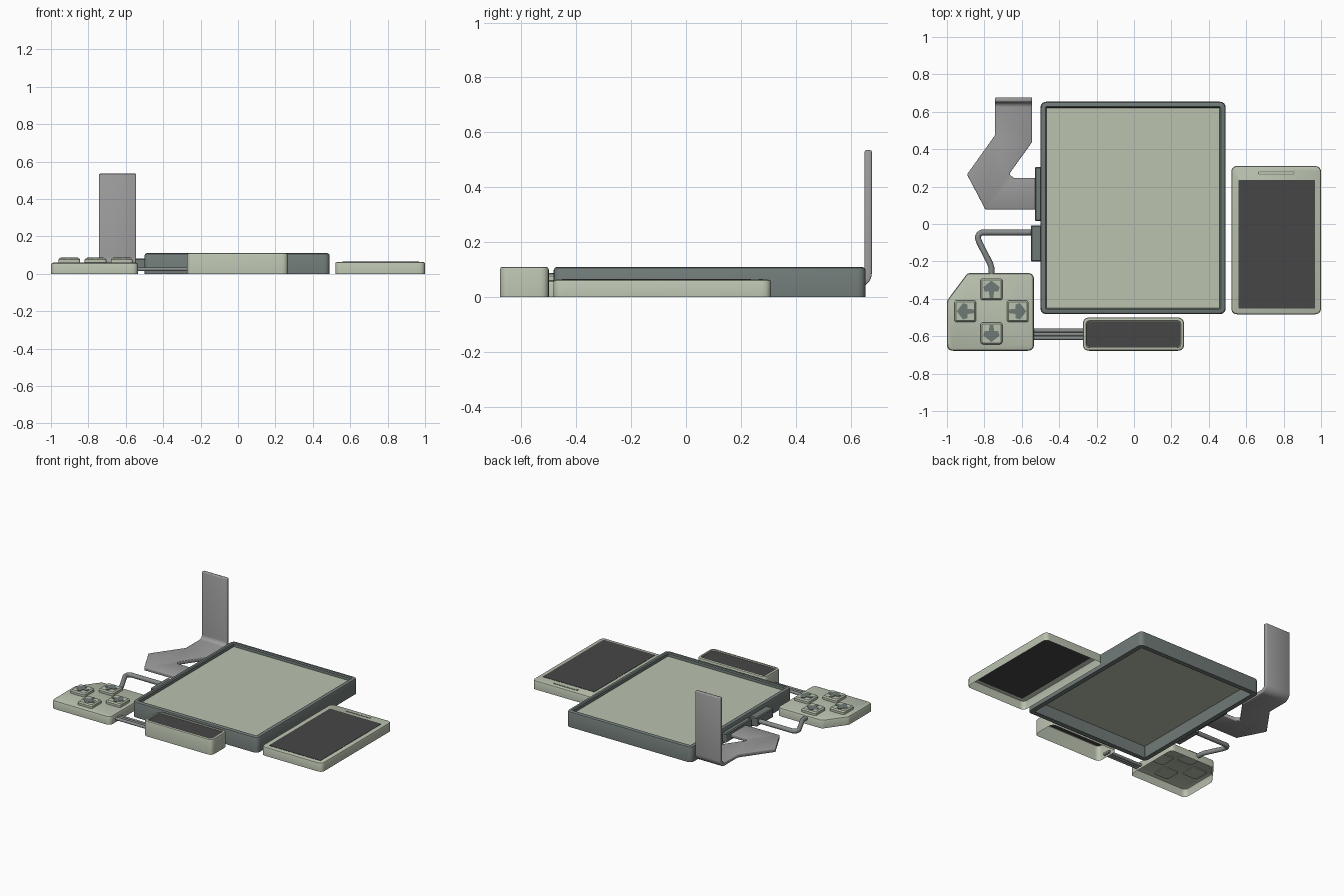
import bpy, bmesh, math
from mathutils import Vector

if "Cube" in bpy.data.objects:
    bpy.data.objects.remove(bpy.data.objects["Cube"])


def mat(name, r, g, b):
    m = bpy.data.materials.new(name)
    m.diffuse_color = (r, g, b, 1)
    m.use_nodes = True
    m.node_tree.nodes["Principled BSDF"].inputs["Base Color"].default_value = m.diffuse_color
    return m


SAGE = mat("sage", .49, .54, .43)
SLATE = mat("slate", .16, .195, .185)
BLACK = mat("screen_black", .062, .062, .062)
GREY = mat("ribbon_grey", .33, .33, .33)
CABLE = mat("cable_grey", .24, .26, .255)


def finish(name, bm, mats, smooth=True):
    me = bpy.data.meshes.new(name)
    bm.to_mesh(me)
    bm.free()
    ob = bpy.data.objects.new(name, me)
    bpy.context.collection.objects.link(ob)
    for m in mats:
        me.materials.append(m)
    bpy.ops.object.select_all(action='DESELECT')
    ob.select_set(True)
    bpy.context.view_layer.objects.active = ob
    if smooth:
        bpy.ops.object.shade_smooth_by_angle(angle=math.radians(30))
    return ob


def rounded(pts, r, inset=0, n=6):
    """Inset a counter-clockwise polygon and round its corners."""
    pts = [Vector(p) for p in pts]
    out, k = [], len(pts)
    r = max(r - inset, .002)
    for i, p in enumerate(pts):
        a = (pts[i - 1] - p).normalized()
        b = (pts[(i + 1) % k] - p).normalized()
        half = a.angle(b) / 2
        q = p + (a + b).normalized() * inset / math.sin(half)
        t = r / math.tan(half)
        s, e = q + a * t, q + b * t
        for j in range(n + 1):
            u = j / n
            out.append(s * (1 - u) ** 2 + q * (2 * u * (1 - u)) + e * u * u)
    return out


def shell(name, pts, r, levels, mats, bottom=False):
    """Stack of inset outlines (inset, z), capped with the last material."""
    bm = bmesh.new()
    rings = [[bm.verts.new((p.x, p.y, z)) for p in rounded(pts, r, d)]
             for d, z in levels]
    for lo, hi in zip(rings, rings[1:]):
        for i in range(len(lo)):
            j = (i + 1) % len(lo)
            bm.faces.new((lo[i], lo[j], hi[j], hi[i]))
    bm.faces.new(rings[-1]).material_index = len(mats) - 1
    if bottom:
        bm.faces.new(rings[0][::-1])
    return finish(name, bm, mats)


def rect(x0, x1, y0, y1):
    return [(x0, y0), (x1, y0), (x1, y1), (x0, y1)]


def plate(name, pts, r, z0, z1, m, bev=0):
    lv = [(0, z0), (0, z1 - bev)] + ([(bev, z1)] if bev else [])
    return shell(name, pts, r, lv, [m], True)


def tube(name, pts, r, m):
    cu = bpy.data.curves.new(name, 'CURVE')
    cu.dimensions = '3D'
    cu.bevel_depth, cu.bevel_resolution, cu.use_fill_caps = r, 3, True
    sp = cu.splines.new('POLY')
    sp.points.add(len(pts) - 1)
    for p, c in zip(sp.points, pts):
        p.co = (*c, 1)
    cu.materials.append(m)
    ob = bpy.data.objects.new(name, cu)
    bpy.context.collection.objects.link(ob)
    bpy.ops.object.select_all(action='DESELECT')
    ob.select_set(True)
    bpy.context.view_layer.objects.active = ob
    bpy.ops.object.convert(target='MESH')
    bpy.ops.object.shade_smooth_by_angle(angle=math.radians(40))


# main display: slate frame open below, sage panel recessed
shell("main_display", rect(-.5, .49, -.482, .654), .035,
      [(.033, .085), (.033, 0), (0, 0), (0, .098), (.004, .106), (.012, .11),
       (.026, .11), (.032, .104), (.033, .085)], [SLATE, SAGE])

# right-hand handheld with screen and slot
shell("handheld_body", rect(.52, 1, -.483, .31), .035,
      [(0, 0), (0, .054), (.003, .06), (.009, .063)], [SAGE])
plate("handheld_screen", rect(.56, .967, -.452, .236), .003, .059, .065, BLACK)
plate("handheld_slot_rim", rect(.663, .857, .264, .281), .007, .06, .065, SLATE)
plate("handheld_slot", rect(.667, .853, .267, .278), .005, .062, .066, SAGE)

# small front display
shell("front_display_body", rect(-.273, .267, -.678, -.5), .035,
      [(0, 0), (0, .1), (.003, .107), (.01, .11), (.017, .11), (.019, .1)], [SAGE])
plate("front_display_screen", rect(-.253, .246, -.657, -.52), .018, .1, .103, BLACK)

# direction keypad with chamfered corner
shell("keypad_body",
      [(-1, -.678), (-.535, -.678), (-.535, -.262), (-.89, -.262), (-1, -.41)], .035,
      [(0, 0), (0, .048), (.004, .056), (.012, .06)], [SAGE])

# four buttons with arrow marks pointing outward
arrow = [(.046, 0), (.012, .044), (-.012, .036), (-.012, .014),
         (-.046, .01), (-.046, -.01), (-.012, -.014), (-.012, -.036), (.012, -.044)]
for k, word in enumerate(("right", "back", "left", "front")):
    c, s = round(math.cos(k * math.pi / 2)), round(math.sin(k * math.pi / 2))
    x, y = -.762 + .14 * c, -.467 + .118 * s
    plate("button_" + word, rect(x - .058, x + .058, y - .058, y + .058),
          .014, .055, .084, SAGE, .008)
    bm = bmesh.new()
    f = bm.faces.new([bm.verts.new((x + c * u - s * v, y + s * u + c * v, .083))
                      for u, v in arrow])
    ext = bmesh.ops.extrude_face_region(bm, geom=[f])
    for v in ext["geom"]:
        if isinstance(v, bmesh.types.BMVert):
            v.co.z = .087
    bmesh.ops.recalc_face_normals(bm, faces=bm.faces)
    finish("arrow_mark_" + word, bm, [SLATE], False)

# ribbon of three wires from keypad to front display
for i in range(3):
    y = -.57 - .02 * i
    tube("link_wire_%d" % (i + 1), [(-.55, y, .024), (-.26, y, .024)], .0105, CABLE)

# bent cable from keypad to side plug
bend = [(-.835 + .03 * (1 - math.cos(a)), -.075 + .03 * math.sin(a), .045)
        for a in [math.pi / 2 * i / 6 for i in range(7)]]
tube("keypad_cable", [(-.762, -.29, .04), (-.762, -.235, .042), (-.77, -.21, .043),
                      (-.826, -.1, .045)] + bend + [(-.53, -.045, .045)], .016, CABLE)

# side plugs
plate("cable_plug", rect(-.552, -.49, -.2, -.007), .008, .02, .082, SLATE, .006)
plate("ribbon_plug", rect(-.53, -.49, .016, .305), .008, .02, .082, SLATE, .006)

# flat folded ribbon with upright end
bm = bmesh.new()
zc, x0, x1, yb = .047, -.743, -.545, .624
flat = [(x1, yb), (x0, yb), (x0, .475), (-.893, .265), (-.795, .078), (-.515, .078),
        (-.515, .247), (-.645, .247), (-.667, .268), (x1, .438)]
vs = [bm.verts.new((x, y, zc)) for x, y in flat]
bm.faces.new(vs)
right, left = vs[0], vs[1]
path = [(yb + .04 * math.sin(a), zc + .04 - .04 * math.cos(a))
        for a in [math.pi / 2 * i / 8 for i in range(1, 9)]] + [(.664, .535)]
for y, z in path:
    r2, l2 = bm.verts.new((x1, y, z)), bm.verts.new((x0, y, z))
    bm.faces.new((left, right, r2, l2))
    right, left = r2, l2
ob = finish("folded_ribbon", bm, [GREY])
md = ob.modifiers.new("thickness", 'SOLIDIFY')
md.thickness, md.offset = .026, 0
bv = ob.modifiers.new("soft_edges", 'BEVEL')
bv.width, bv.segments, bv.limit_method, bv.angle_limit = .005, 2, 'ANGLE', math.radians(50)
